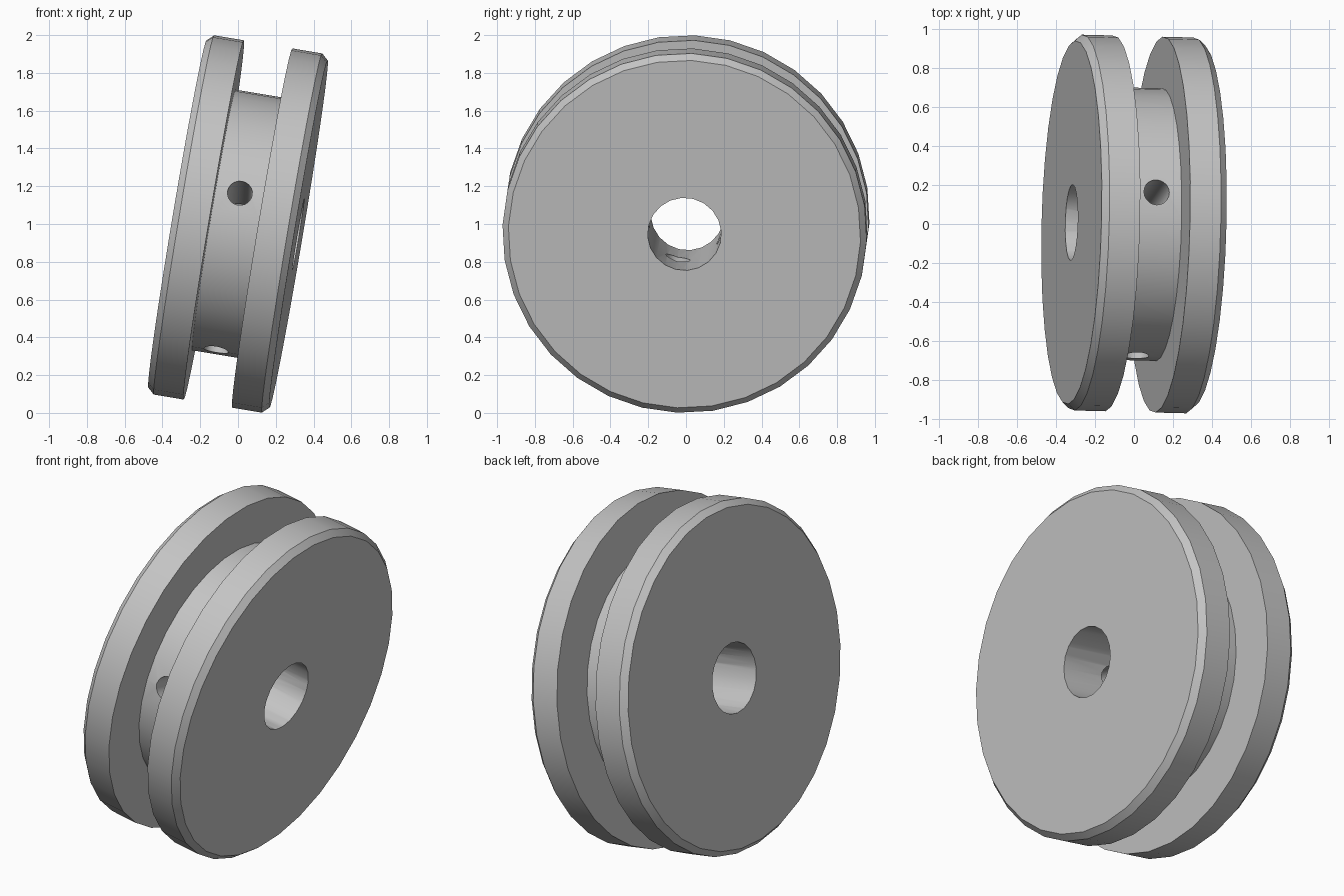
import bpy, bmesh, math
from mathutils import Matrix, Vector

if "Cube" in bpy.data.objects:
    bpy.data.objects.remove(bpy.data.objects["Cube"], do_unlink=True)

SEGMENTS = 32

grey = bpy.data.materials.new("plain grey")
grey.use_nodes = True
grey.diffuse_color = (0.55, 0.55, 0.55, 1)
grey.node_tree.nodes["Principled BSDF"].inputs["Base Color"].default_value = (0.55, 0.55, 0.55, 1)


def make_object(name, bm):
    bmesh.ops.recalc_face_normals(bm, faces=bm.faces)
    mesh = bpy.data.meshes.new(name)
    bm.to_mesh(mesh)
    bm.free()
    mesh.materials.append(grey)
    obj = bpy.data.objects.new(name, mesh)
    bpy.context.collection.objects.link(obj)
    return obj


def make_cutter(name, radius, length, sides, rotation):
    bm = bmesh.new()
    bmesh.ops.create_cone(bm, cap_ends=True, segments=sides, radius1=radius,
                          radius2=radius, depth=length, matrix=rotation)
    obj = make_object(name, bm)
    obj.hide_render = True
    return obj


# Spool body: two chamfered flanges joined by a hub, turned around local z
half = [(0.70, 0.13), (0.965, 0.13), (0.965, 0.29), (0.933, 0.325), (0, 0.325)]
profile = [(r, -z) for r, z in reversed(half)] + half
bm = bmesh.new()
verts = [bm.verts.new((r, 0, z)) for r, z in profile]
edges = [bm.edges.new(pair) for pair in zip(verts, verts[1:])]
bmesh.ops.spin(bm, geom=verts + edges, cent=(0, 0, 0), axis=(0, 0, 1),
               angle=math.tau, steps=SEGMENTS, use_duplicate=False)
bmesh.ops.remove_doubles(bm, verts=bm.verts, dist=0.0001)
spool = make_object("grooved_spool", bm)

# Shaft bore and two crossing screw holes through the hub
cutters = [
    make_cutter("bore_cutter", 0.195, 1, 20, Matrix.Identity(4)),
    make_cutter("screw_hole_cutter_a", 0.066, 2, 20, Matrix.Rotation(math.pi / 2, 4, "X")),
    make_cutter("screw_hole_cutter_b", 0.066, 2, 20, Matrix.Rotation(math.pi / 2, 4, "Y")),
]
bpy.context.view_layer.objects.active = spool
for cutter in cutters:
    cut = spool.modifiers.new(cutter.name, "BOOLEAN")
    cut.object = cutter
    cut.operation = "DIFFERENCE"
    cut.solver = "EXACT"
    bpy.ops.object.modifier_apply(modifier=cut.name)
    bpy.data.objects.remove(cutter, do_unlink=True)

# Smooth round walls with sharp rims
bpy.ops.object.select_all(action="DESELECT")
spool.select_set(True)
bpy.ops.object.shade_smooth_by_angle(angle=math.radians(30))

# Tilt the spool: local z is the shaft, local x one of the screw holes
shaft = Vector((0.986, -0.025, -0.165)).normalized()
hole = Vector((0, 0.235, 0.972))
hole = (hole - hole.dot(shaft) * shaft).normalized()
side = shaft.cross(hole)
tilt = Matrix((hole, side, shaft)).transposed().to_4x4()
spool.data.transform(Matrix.Translation((0, 0, 1)) @ tilt)
